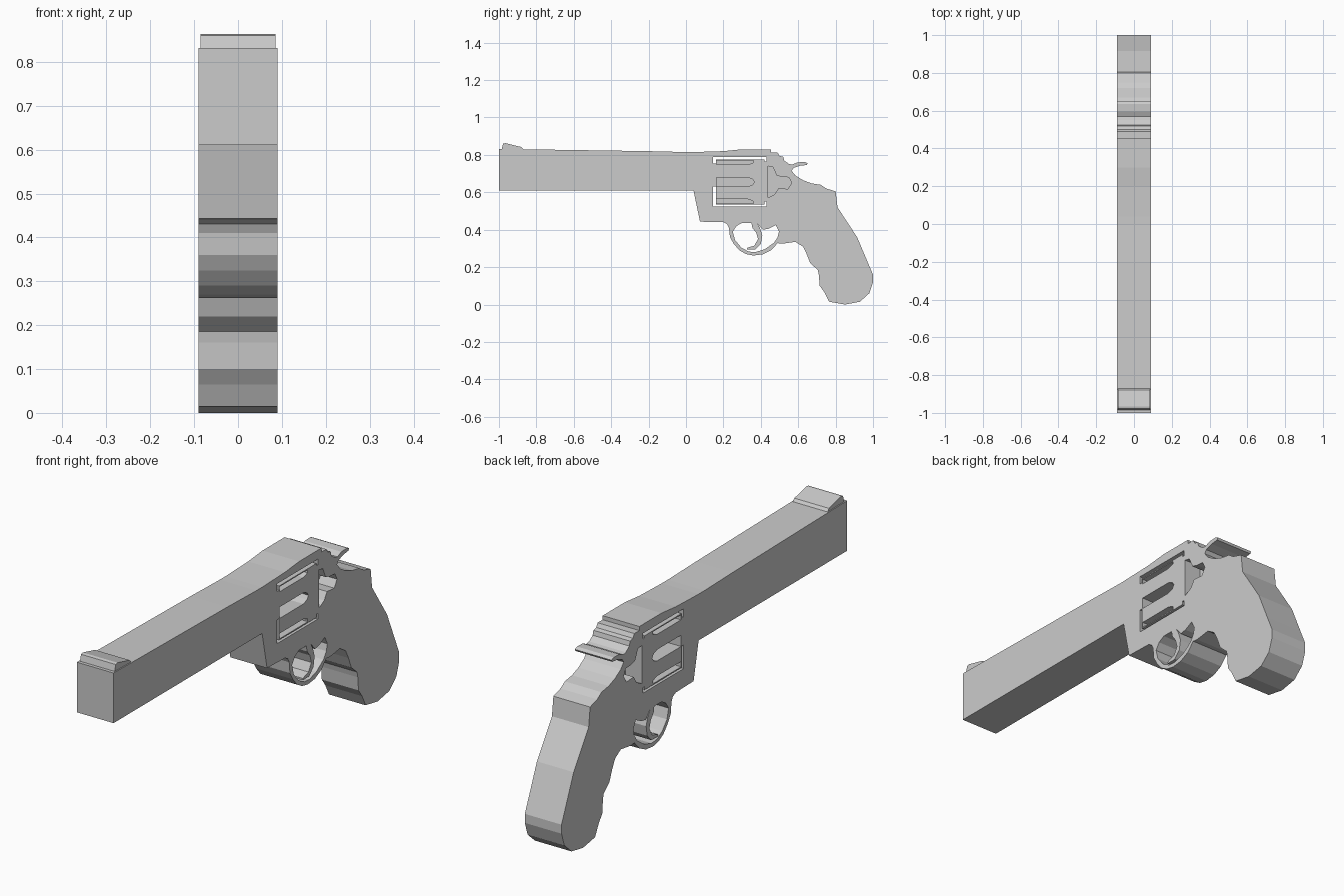
import bpy, bmesh
from mathutils import Matrix

HALF = 0.09     # half thickness of the body
CORE = 0.01     # half thickness left between opposite recesses
TO_SIDE = Matrix(((0, 0, 1, 0), (1, 0, 0, 0), (0, 1, 0, 0), (0, 0, 0, 1)))


def slab(name, loops, half=HALF, x=0.0):
    """Extrude (y, z) outlines along x; inner loops become holes."""
    curve = bpy.data.curves.new(name, 'CURVE')
    curve.dimensions = '2D'
    curve.fill_mode = 'BOTH'
    curve.extrude = half
    for loop in loops:
        sp = curve.splines.new('POLY')
        sp.points.add(len(loop) - 1)
        for p, (y, z) in zip(sp.points, loop):
            p.co = (y, z, 0, 1)
        sp.use_cyclic_u = True
    tmp = bpy.data.objects.new(name + "_curve", curve)
    bpy.context.collection.objects.link(tmp)
    dg = bpy.context.evaluated_depsgraph_get()
    mesh = bpy.data.meshes.new_from_object(tmp.evaluated_get(dg))
    bpy.data.objects.remove(tmp)
    mesh.transform(Matrix.Translation((x, 0, 0)) @ TO_SIDE)
    bm = bmesh.new()
    bm.from_mesh(mesh)
    bmesh.ops.remove_doubles(bm, verts=bm.verts, dist=1e-4)
    bmesh.ops.recalc_face_normals(bm, faces=bm.faces)
    for f in bm.faces:
        f.smooth = False
    bm.to_mesh(mesh)
    bm.free()
    obj = bpy.data.objects.new(name, mesh)
    bpy.context.collection.objects.link(obj)
    return obj


def recess(target, name, loops):
    """Sink the outlines into both sides of the target."""
    for side in (-1, 1):
        cutter = slab(name, loops, 0.07, side * (CORE + 0.07))
        cutter.hide_render = True
        cutter.hide_viewport = True
        cutter.display_type = 'WIRE'
        mod = target.modifiers.new(name, 'BOOLEAN')
        mod.operation = 'DIFFERENCE'
        mod.solver = 'EXACT'
        mod.object = cutter


# Barrel and front sight
slab("barrel", [[(-1, .61), (.04, .61), (.04, .815), (0, .815), (-.2, .82),
                 (-.87, .83), (-1, .832)]])
slab("front_sight", [[(-.985, .832), (-.87, .83), (-.88, .842), (-.965, .863),
                      (-.978, .86)]], 0.085)

# Frame, trigger guard and grip in one outline
body = [(.04, .815), (.04, .61), (.075, .443), (.20, .44), (.22, .43), (.23, .41),
        (.235, .36), (.255, .325), (.285, .29), (.32, .27), (.36, .262), (.41, .268),
        (.455, .29), (.49, .328), (.515, .325), (.585, .335), (.625, .31), (.645, .27),
        (.665, .22), (.705, .185), (.71, .16), (.715, .10), (.74, .065), (.765, .015),
        (.85, 0), (.93, .015), (.98, .06), (1, .12), (1, .16), (.97, .23),
        (.915, .36), (.81, .52), (.80, .605), (.75, .62), (.72, .64), (.67, .648),
        (.625, .665), (.585, .69), (.565, .715), (.55, .752), (.525, .77), (.52, .79),
        (.50, .795), (.49, .812), (.455, .812), (.455, .83), (.30, .83), (.20, .82)]
window = [(.145, .525), (.43, .525), (.43, .79), (.145, .79)]
guard_hole = [(.25, .39), (.27, .42), (.30, .437), (.35, .437), (.38, .435), (.41, .40),
              (.44, .405), (.48, .425), (.497, .39), (.49, .36), (.47, .33), (.42, .295),
              (.37, .28), (.335, .283), (.295, .305), (.262, .345)]
frame = slab("frame_with_grip", [body, window, guard_hole])
recess(frame, "recoil_recess", [[
    (.438, .57), (.475, .59), (.495, .622), (.52, .62), (.545, .618), (.565, .65),
    (.55, .68), (.515, .682), (.485, .69), (.465, .735), (.438, .74)]])

# Trigger and hammer spur
slab("trigger", [[(.35, .437), (.355, .41), (.375, .385), (.385, .35), (.365, .315),
                  (.325, .302), (.325, .294), (.37, .294), (.40, .325), (.408, .37),
                  (.395, .41), (.38, .435)]])
slab("hammer", [[(.55, .752), (.565, .715), (.575, .73), (.61, .742), (.645, .746),
                 (.65, .755), (.635, .762), (.595, .76), (.568, .748)]])

# Cylinder with three recessed flutes
cylinder = slab("cylinder", [[
    (.16, .535), (.42, .535), (.42, .55), (.43, .55), (.43, .765), (.42, .765),
    (.42, .775), (.16, .775), (.16, .755), (.145, .755), (.145, .63), (.16, .63)]])
recess(cylinder, "flute_recess", [
    [(.163, .63), (.33, .63), (.355, .64), (.365, .655), (.355, .67), (.33, .68), (.163, .68)],
    [(.163, .748), (.33, .748), (.358, .757), (.36, .77), (.163, .77)],
    [(.163, .54), (.36, .54), (.358, .554), (.33, .563), (.163, .563)]])
